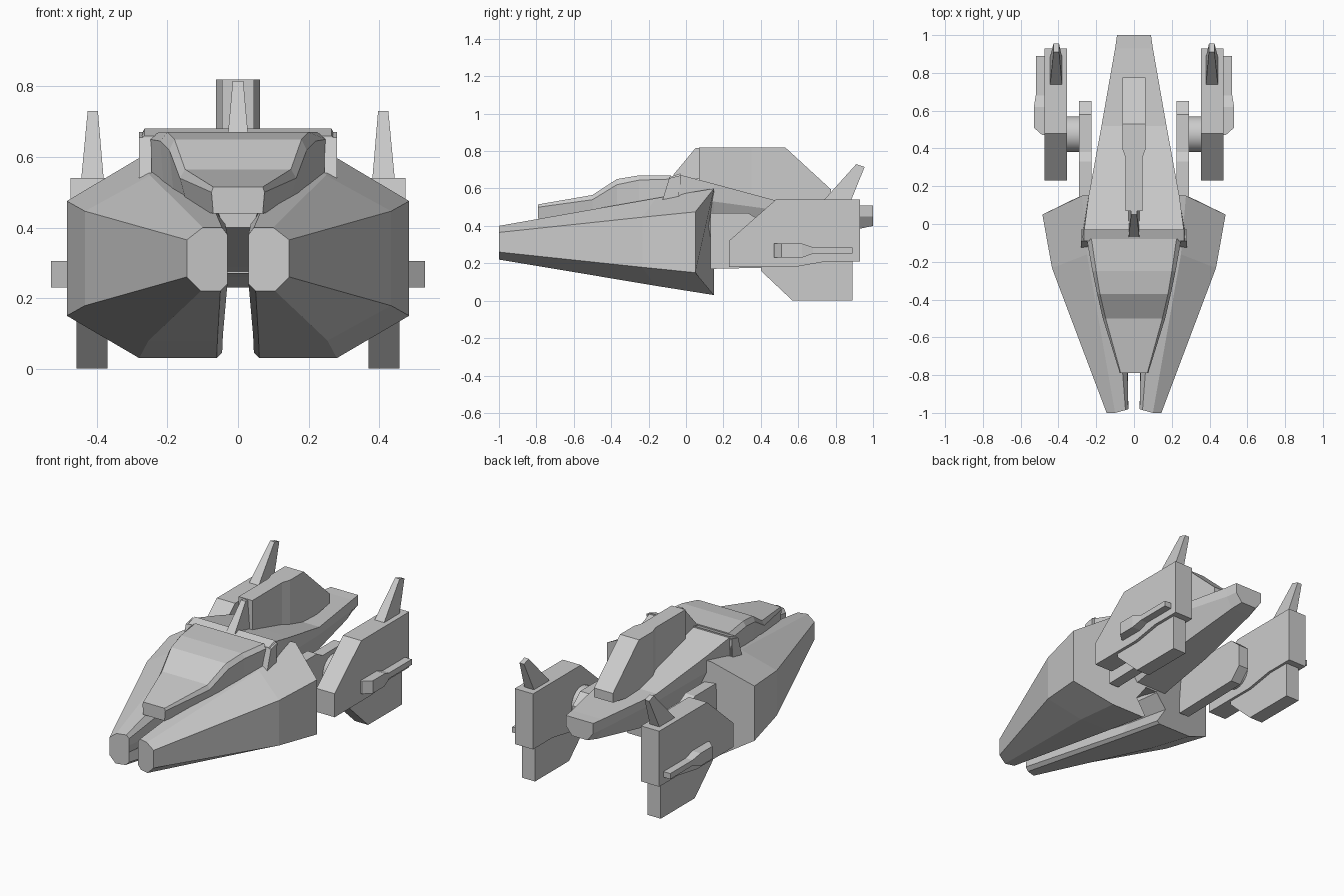
import bpy
import bmesh

# Remove the default cube
default_cube = bpy.data.objects.get("Cube")
if default_cube:
    bpy.data.objects.remove(default_cube, do_unlink=True)

# One flat hull colour
hull_grey = bpy.data.materials.new("hull grey")
hull_grey.use_nodes = True
colour = (0.6, 0.6, 0.6, 1)
hull_grey.diffuse_color = colour
shader = hull_grey.node_tree.nodes["Principled BSDF"]
shader.inputs["Base Color"].default_value = colour


def loft(name, rings, mirrored=False):
    """Skin a row of equal-length rings, cap both ends, optionally mirror in x."""
    bm = bmesh.new()
    rows = [[bm.verts.new(point) for point in ring] for ring in rings]
    for near, far in zip(rows, rows[1:]):
        for i in range(len(near)):
            j = (i + 1) % len(near)
            bm.faces.new((near[i], near[j], far[j], far[i]))
    bm.faces.new(rows[0][::-1])
    bm.faces.new(rows[-1])
    bmesh.ops.recalc_face_normals(bm, faces=bm.faces)
    mesh = bpy.data.meshes.new(name)
    bm.to_mesh(mesh)
    bm.free()
    mesh.materials.append(hull_grey)
    part = bpy.data.objects.new(name, mesh)
    bpy.context.scene.collection.objects.link(part)
    if mirrored:
        mirror = part.modifiers.new("mirror", "MIRROR")
        mirror.use_mirror_merge = False
    return part


def plate(name, profile, inner, outer, mirrored=False):
    """Extrude a side profile of (y, z) points between two x positions."""
    rings = [[(x, y, z) for y, z in profile] for x in (inner, outer)]
    return loft(name, rings, mirrored)


def hull_ring(y, top_width, top, side_width, side, low_width, low):
    """Symmetric six-sided cross-section."""
    right = [(top_width, y, top), (side_width, y, side), (low_width, y, low)]
    return right + [(-x, y, z) for x, y, z in reversed(right)]


def blend(a, b, t):
    return a + (b - a) * t


# Forward prongs: faceted nose widening to a notched rear
tip = [(.045, -.985, .4), (.1, -1, .4), (.145, -1, .365), (.145, -1, .26),
       (.105, -1, .22), (.05, -.985, .22), (.03, -.98, .24),
       (.03, -.98, .3), (.03, -.98, .34), (.03, -.98, .38)]
rear = [(.12, .15, .6), (.275, .15, .6), (.485, .05, .475), (.485, .05, .15),
        (.28, .15, .03), (.06, .15, .03), (.045, .15, .045),
        (.105, .15, .14), (.04, .15, .225), (.05, .15, .5)]
middle = [(blend(a[0], b[0], .85), blend(a[1], b[1], .73), blend(a[2], b[2], .74))
          for a, b in zip(tip, rear)]
loft("front_prong", [tip, middle, rear], mirrored=True)

# Cockpit canopy
loft("canopy", [
    hull_ring(-.79, .07, .515, .075, .5, .07, .44),
    hull_ring(-.5, .15, .565, .165, .54, .14, .45),
    hull_ring(-.37, .18, .65, .195, .62, .18, .47),
    hull_ring(-.25, .2, .67, .22, .645, .21, .49),
    hull_ring(-.08, .225, .67, .25, .65, .25, .53),
])

# Keel between the prongs
loft("belly", [
    hull_ring(-.72, .05, .46, .055, .44, .04, .4),
    hull_ring(-.1, .15, .52, .12, .37, .06, .29),
    hull_ring(.15, .2, .55, .15, .35, .08, .23),
])

# Collar behind the canopy
loft("collar", [
    hull_ring(-.09, .265, .66, .275, .65, .28, .53),
    hull_ring(-.03, .265, .68, .275, .66, .27, .53),
])
plate("collar_cheek", [(-.13, .525), (-.09, .655), (-.03, .67), (-.04, .54)],
      .245, .28, mirrored=True)

# Tapering rear fuselage
loft("fuselage", [
    hull_ring(-.04, .265, .675, .27, .56, .1, .27),
    hull_ring(.15, .24, .625, .24, .53, .1, .24),
    hull_ring(.52, .172, .525, .172, .48, .1, .31),
    hull_ring(.93, .1, .51, .1, .45, .065, .385),
    hull_ring(1, .09, .51, .09, .45, .05, .4),
])

# Dorsal spine and the blade in front of it
spine = [(.07, .6, .82), (.35, .5, .82), (.4, .5, .82), (.53, .5, .82), (.775, .54, .595)]
loft("dorsal_spine", [
    [(width, y, low), (width, y, top), (-width, y, top), (-width, y, low)]
    for (y, low, top), width in zip(spine, (.045, .045, .062, .062, .062))
])
loft("dorsal_blade", [
    [(-.028, -.07, .67), (.028, -.07, .67), (.028, .07, .65), (-.028, .07, .65)],
    [(-.015, .05, .815), (.015, .05, .815), (.015, .08, .815), (-.015, .08, .815)],
])

# Arms carrying the engines
arm = [(.13, .47), (.33, .47), (.38, .44), (.58, .44), (.65, .38),
       (.65, .25), (.58, .18), (.13, .17)]
plate("engine_arm", arm, .225, .29, mirrored=True)

# Round pivots between arm and engine
bpy.ops.mesh.primitive_cylinder_add(vertices=24, radius=.095, depth=.1,
                                    location=(.32, .475, .32),
                                    rotation=(0, 1.5708, 0))
pivot = bpy.context.object
pivot.name = "engine_pivot"
bpy.ops.object.transform_apply(location=True, rotation=True, scale=True)
pivot.data.materials.append(hull_grey)
bpy.ops.object.shade_smooth_by_angle()
pivot.modifiers.new("mirror", "MIRROR").use_mirror_merge = False

# Engine housings with lower keels
housing = [(.23, .32), (.48, .54), (.93, .54), (.93, .21), (.75, .21),
           (.58, .18), (.23, .18)]
plate("engine_housing", housing, .355, .475, mirrored=True)
keel = [(.4, .2), (.4, .16), (.57, 0), (.89, 0), (.89, .25)]
plate("engine_keel", keel, .37, .457, mirrored=True)

# Swept fins on the engines
fin_base = [(.38, .73), (.445, .73), (.445, .88), (.38, .88)]
fin_tip = [(.397, .91), (.426, .91), (.426, .955), (.397, .955)]
loft("engine_fin", [
    [(x, y, .53) for x, y in fin_base],
    [(x, y, .73 if y < .93 else .715) for x, y in fin_tip],
], mirrored=True)

# Slim side cannons
cannon = [(.47, .485, .305, .23), (.51, .53, .305, .23), (.62, .53, .305, .23),
          (.68, .52, .285, .252), (.89, .52, .285, .252)]
loft("side_cannon", [
    [(.47, y, low), (outer, y, low), (outer, y, top), (.47, y, top)]
    for y, outer, top, low in cannon
], mirrored=True)
